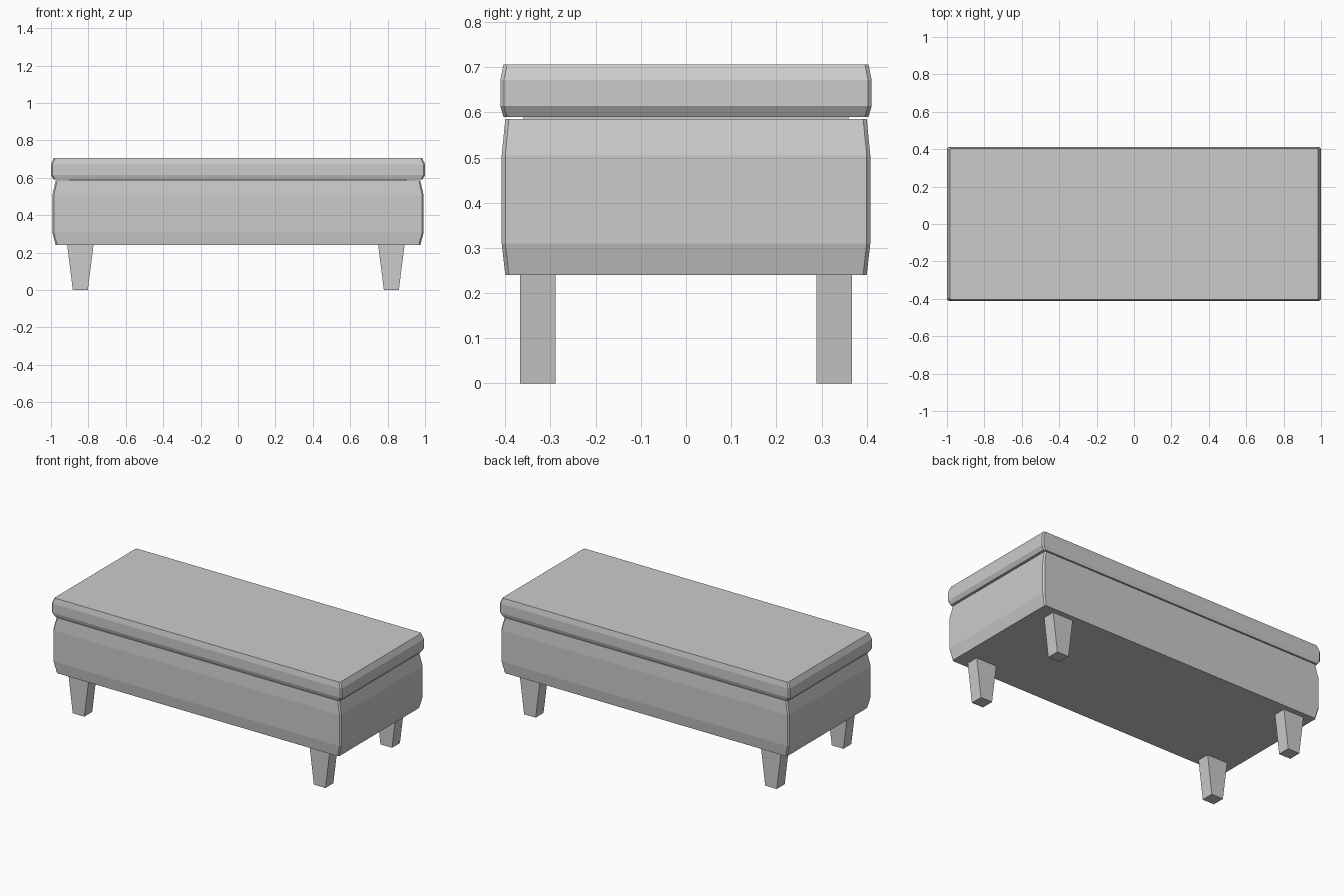
import bpy, bmesh

if "Cube" in bpy.data.objects:
    bpy.data.objects.remove(bpy.data.objects["Cube"])

def loft(name, rings, cut=0.008):
    """Stack chamfered rectangles (cx, cy, half_x, half_y, z) into a closed solid."""
    bm = bmesh.new()
    loops = []
    for cx, cy, hx, hy, z in rings:
        c = cut
        if c:
            pts = [(hx - c, -hy), (hx, -hy + c), (hx, hy - c), (hx - c, hy),
                   (-hx + c, hy), (-hx, hy - c), (-hx, -hy + c), (-hx + c, -hy)]
        else:
            pts = [(hx, -hy), (hx, hy), (-hx, hy), (-hx, -hy)]
        loops.append([bm.verts.new((cx + x, cy + y, z)) for x, y in pts])
    n = len(loops[0])
    for lo, hi in zip(loops, loops[1:]):
        for i in range(n):
            j = (i + 1) % n
            bm.faces.new((lo[i], lo[j], hi[j], hi[i]))
    bm.faces.new(loops[0][::-1])
    bm.faces.new(loops[-1])
    mesh = bpy.data.meshes.new(name)
    bm.to_mesh(mesh)
    bm.free()
    obj = bpy.data.objects.new(name, mesh)
    bpy.context.collection.objects.link(obj)
    return obj

# Padded box body, bulging slightly at mid height
loft("body", [(0, 0, 0.975, 0.400, 0.240), (0, 0, 0.993, 0.408, 0.310),
              (0, 0, 0.993, 0.408, 0.505), (0, 0, 0.975, 0.400, 0.585)])

# Recessed spacer that shows as a thin gap under the lid
loft("lid_spacer", [(0, 0, 0.90, 0.36, 0.580), (0, 0, 0.90, 0.36, 0.595)], 0)

# Cushioned lid
loft("lid", [(0, 0, 0.985, 0.404, 0.590), (0, 0, 1.0, 0.411, 0.614),
             (0, 0, 1.0, 0.411, 0.672), (0, 0, 0.985, 0.404, 0.706)])

# Four legs, tapered along the width only
for sx, side in ((-1, "left"), (1, "right")):
    for sy, end in ((-1, "front"), (1, "back")):
        x, y = sx * 0.82, sy * 0.328
        if sx < 0:
            x = -0.843
        loft(f"{end}_{side}_leg", [(x, y, 0.040, 0.039, 0.0),
                                   (x, y, 0.071, 0.039, 0.245)], 0)
